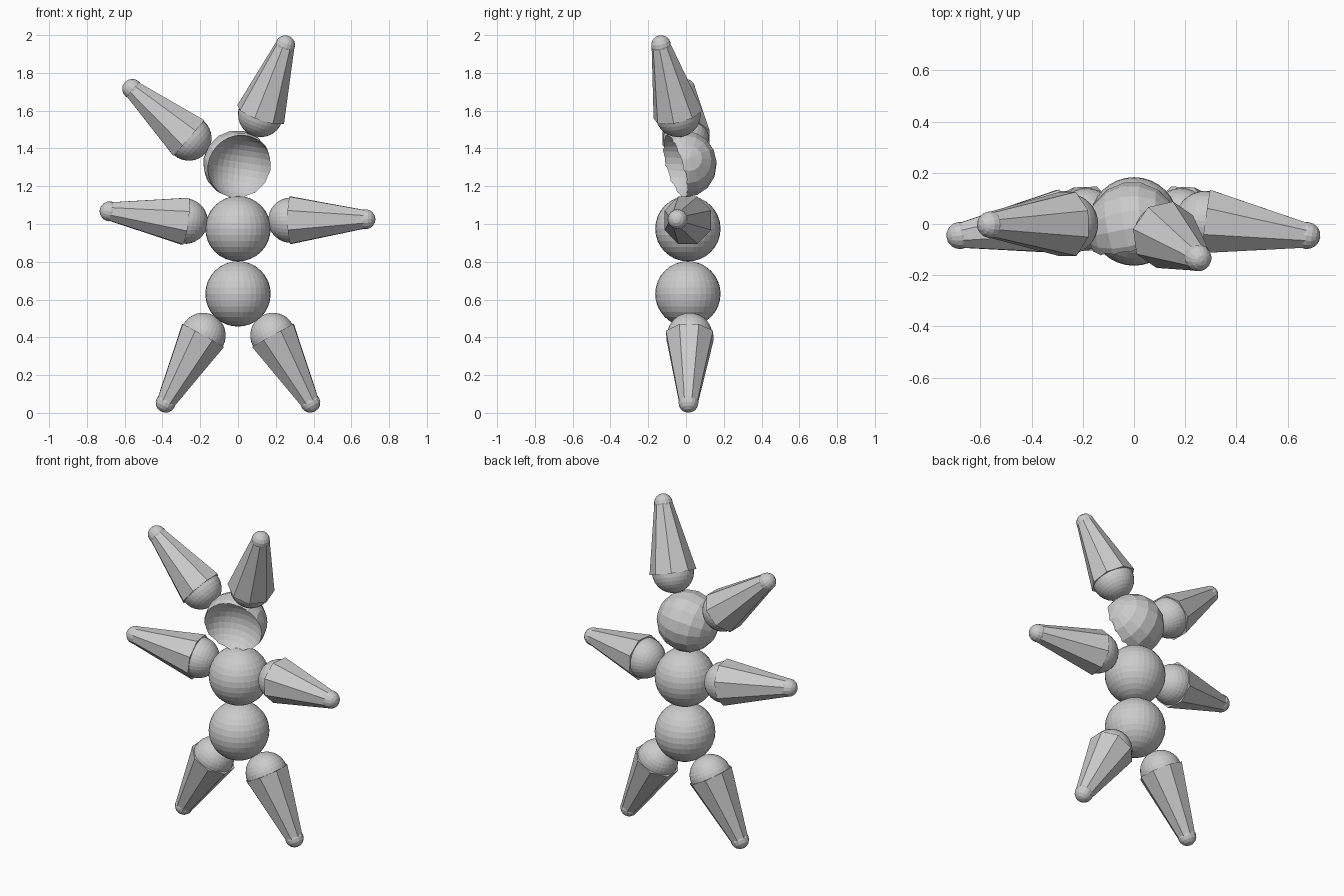
import bpy
import bmesh
import math
from mathutils import Vector, Matrix

cube = bpy.data.objects.get("Cube")
if cube:
    bpy.data.objects.remove(cube, do_unlink=True)

grey = bpy.data.materials.new("plain_grey")
grey.use_nodes = True
colour = (0.6, 0.6, 0.6, 1)
grey.diffuse_color = colour
grey.node_tree.nodes["Principled BSDF"].inputs["Base Color"].default_value = colour


def add_object(name, bm):
    mesh = bpy.data.meshes.new(name)
    bm.to_mesh(mesh)
    bm.free()
    mesh.materials.append(grey)
    obj = bpy.data.objects.new(name, mesh)
    bpy.context.collection.objects.link(obj)
    return obj


def place(centre, axis=(0, 0, 1)):
    """Matrix that moves to centre and turns local z along axis."""
    turn = Vector(axis).to_track_quat('Z', 'Y').to_matrix().to_4x4()
    return Matrix.Translation(centre) @ turn


def add_ball(bm, radius, matrix, segments=32):
    bmesh.ops.create_uvsphere(bm, u_segments=segments, v_segments=segments // 2,
                              radius=radius, matrix=matrix)


def ball(name, radius, centre, axis=(0, 0, 1), segments=32):
    bm = bmesh.new()
    add_ball(bm, radius, place(centre, axis), segments)
    return add_object(name, bm)


def limb(name, root, tip):
    """Eight-sided taper with a joint ball at the root and a small ball at the tip."""
    root, tip = Vector(root), Vector(tip)
    axis = tip - root
    bm = bmesh.new()
    bmesh.ops.create_cone(bm, cap_ends=True, segments=8, radius1=0.135, radius2=0.052,
                          depth=axis.length,
                          matrix=place((root + tip) / 2, axis)
                          @ Matrix.Rotation(math.pi / 8, 4, 'Z'))
    add_ball(bm, 0.12, place(root, axis))
    add_ball(bm, 0.053, place(tip, axis), 16)
    return add_object(name, bm)


# Body
ball("lower_body", 0.173, (0, 0.01, 0.63))
ball("upper_body", 0.173, (0, 0.01, 0.975))

# Head with a hollow, slightly turned face
centre = Vector((-0.005, -0.015, 1.317))
facing = Vector((0.25, -0.92, -0.28)).normalized()
head = ball("head", 0.18, centre, (1, 0.2, 0.2), 16)
cutter = ball("face_cutter", 0.178, centre + facing * 0.09, (0.15, 0, 1))
cutter.hide_render = True
cut = head.modifiers.new("hollow_face", 'BOOLEAN')
cut.operation = 'DIFFERENCE'
cut.solver = 'EXACT'
cut.object = cutter
bpy.context.view_layer.update()
carved = bpy.data.meshes.new_from_object(
    head.evaluated_get(bpy.context.evaluated_depsgraph_get()))
head.modifiers.clear()
head.data = carved
bpy.data.objects.remove(cutter, do_unlink=True)

# Legs
for side, s in (("left", 1), ("right", -1)):
    limb(side + "_leg", (s * 0.185, 0.02, 0.41), (s * 0.383, 0.013, 0.054))

# Arms
limb("left_arm", (0.28, 0.01, 1.02), (0.675, -0.045, 1.025))
limb("right_arm", (-0.28, 0.01, 1.015), (-0.68, -0.045, 1.067))

# Ears
limb("left_ear", (0.12, -0.042, 1.58), (0.25, -0.132, 1.946))
limb("right_ear", (-0.26, 0.0, 1.455), (-0.56, -0.003, 1.715))
